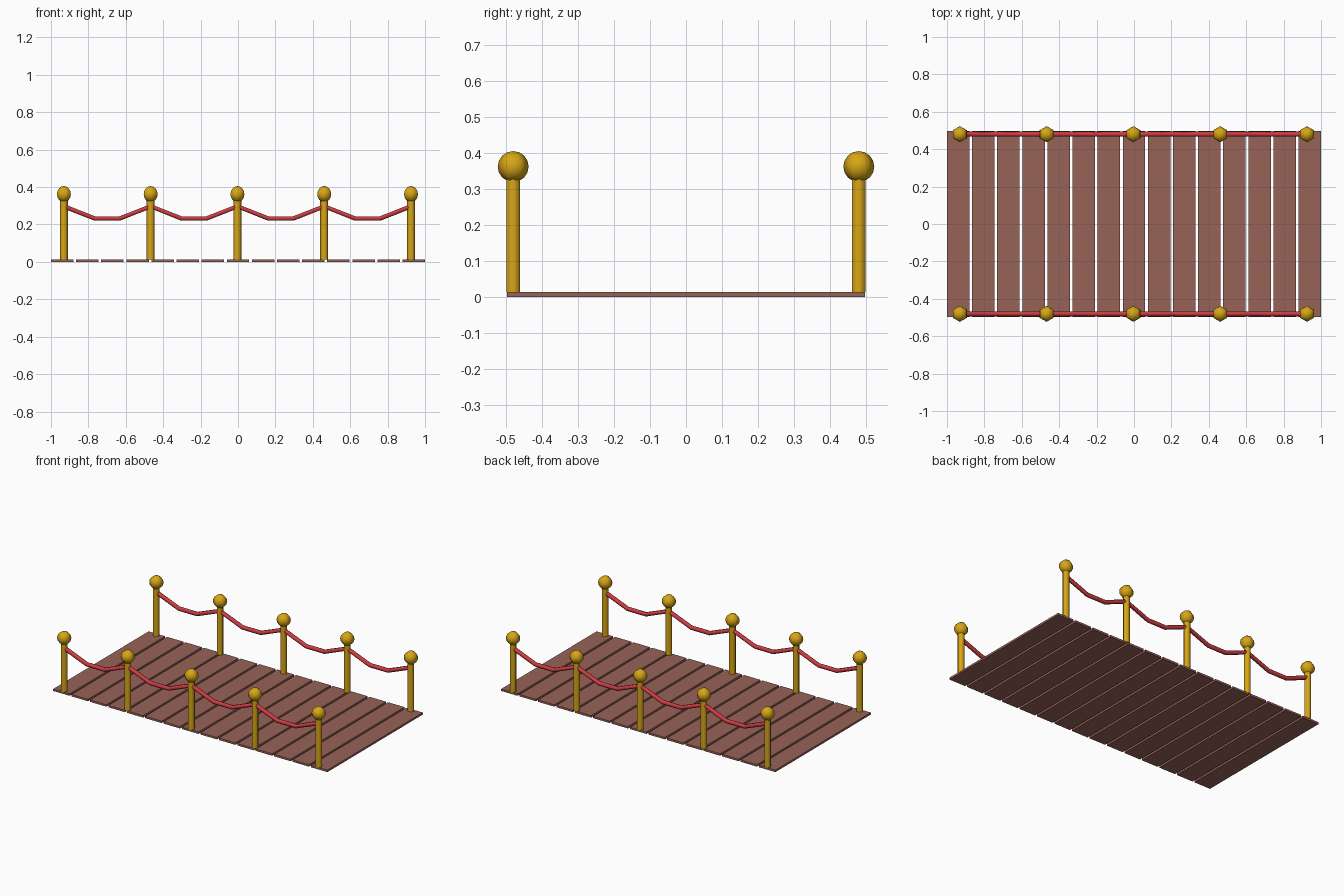
import bpy
import math

cube = bpy.data.objects.get("Cube")
if cube:
    bpy.data.objects.remove(cube, do_unlink=True)


def material(name, color):
    mat = bpy.data.materials.new(name)
    mat.use_nodes = True
    mat.diffuse_color = (*color, 1)
    mat.node_tree.nodes["Principled BSDF"].inputs["Base Color"].default_value = (*color, 1)
    return mat


wood = material("brown wood", (0.31, 0.125, 0.095))
gold = material("gold", (0.68, 0.38, 0.008))
red = material("red rope", (0.62, 0.045, 0.055))


def finish(name, mat, smooth=True):
    obj = bpy.context.object
    obj.name = name
    obj.data.materials.append(mat)
    if smooth:
        bpy.ops.object.shade_smooth_by_angle(angle=math.radians(75))
    return obj


# Deck planks
PLANKS, WIDTH, THICK = 15, 0.12, 0.013
pitch = (2 - WIDTH) / (PLANKS - 1)
for i in range(PLANKS):
    bpy.ops.mesh.primitive_cube_add(size=1, location=(-1 + WIDTH / 2 + i * pitch, 0, THICK / 2))
    bpy.context.object.scale = (WIDTH, 0.994, THICK)
    bpy.ops.object.transform_apply(location=False, rotation=False, scale=True)
    finish(f"plank_{i + 1}", wood, smooth=False)

SPACING = 0.464
post_x = [-0.003 + (i - 2) * SPACING for i in range(5)]

for side, y in (("front", -0.48), ("back", 0.48)):
    # Six-sided posts with a ball on top
    for i, x in enumerate(post_x):
        bpy.ops.mesh.primitive_cylinder_add(vertices=6, radius=0.0215, depth=0.33,
                                            location=(x, y, THICK + 0.165),
                                            rotation=(0, 0, math.radians(30)))
        finish(f"{side}_post_{i + 1}", gold)
        bpy.ops.mesh.primitive_uv_sphere_add(segments=6, ring_count=8, radius=0.043,
                                             location=(x, y, 0.362))
        finish(f"{side}_post_ball_{i + 1}", gold)

    # Ropes sagging between neighbouring posts
    points = []
    for x in post_x[:-1]:
        points += [(x, y, 0.297), (x + 0.165, y, 0.232), (x + 0.299, y, 0.232)]
    points.append((post_x[-1], y, 0.297))
    curve = bpy.data.curves.new(f"{side}_rope", "CURVE")
    curve.dimensions = "3D"
    curve.bevel_depth = 0.0135
    curve.bevel_resolution = 1
    curve.use_fill_caps = True
    spline = curve.splines.new("POLY")
    spline.points.add(len(points) - 1)
    for p, co in zip(spline.points, points):
        p.co = (*co, 1)
    rope = bpy.data.objects.new(f"{side}_rope", curve)
    bpy.context.collection.objects.link(rope)
    bpy.ops.object.select_all(action="DESELECT")
    rope.select_set(True)
    bpy.context.view_layer.objects.active = rope
    bpy.ops.object.convert(target="MESH")
    finish(f"{side}_rope", red)
